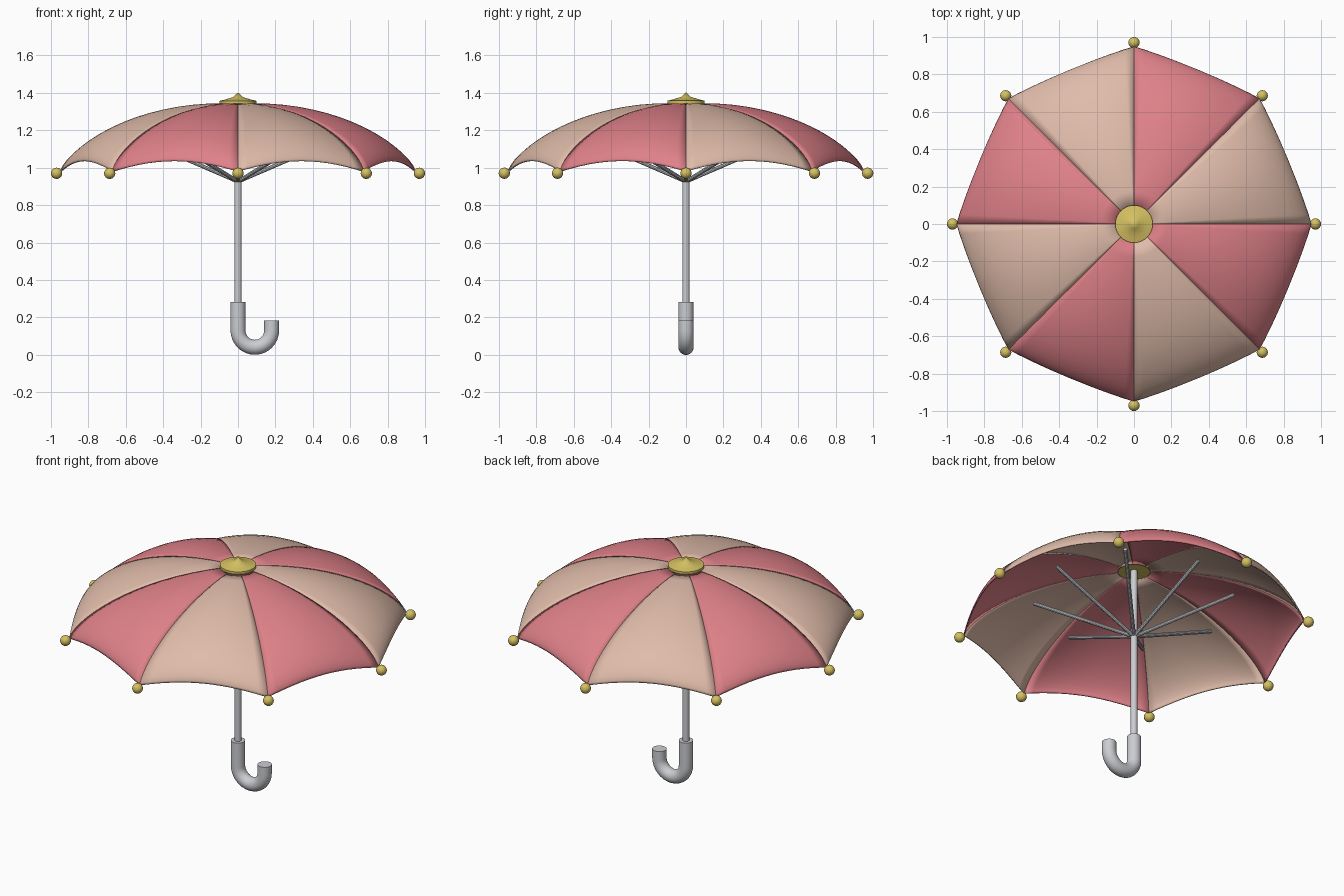
import bpy
import bmesh
from math import sin, cos, pi, asin
from mathutils import Vector

cube = bpy.data.objects.get("Cube")
if cube:
    bpy.data.objects.remove(cube, do_unlink=True)


def material(name, rgb):
    mat = bpy.data.materials.new(name)
    mat.use_nodes = True
    color = (*rgb, 1.0)
    mat.diffuse_color = color
    mat.node_tree.nodes["Principled BSDF"].inputs["Base Color"].default_value = color
    return mat


PINK = material("pink fabric", (0.74, 0.22, 0.25))
BEIGE = material("beige fabric", (0.74, 0.50, 0.40))
GOLD = material("gold", (0.66, 0.53, 0.12))
GREY = material("light grey metal", (0.60, 0.61, 0.64))

SIDES = 8
STEP = 2 * pi / SIDES
RIM_R, RIM_Z, DOME_H = 0.95, 0.98, 0.365


def finish(name, bm, mat, angle=0.6):
    bmesh.ops.recalc_face_normals(bm, faces=bm.faces)
    mesh = bpy.data.meshes.new(name)
    bm.to_mesh(mesh)
    bm.free()
    mesh.materials.append(mat)
    obj = bpy.data.objects.new(name, mesh)
    bpy.context.collection.objects.link(obj)
    bpy.ops.object.select_all(action="DESELECT")
    obj.select_set(True)
    bpy.context.view_layer.objects.active = obj
    bpy.ops.object.shade_smooth_by_angle(angle=angle)
    return obj


def tube(name, path, radius, mat, sides=20):
    """Sweep a circle along a path lying in one plane, with closed ends."""
    bm = bmesh.new()
    pts = [Vector(p) for p in path]
    rings = []
    for i, p in enumerate(pts):
        tangent = (pts[min(i + 1, len(pts) - 1)] - pts[max(i - 1, 0)]).normalized()
        side = Vector((0, 1, 0)) if abs(tangent.y) < 0.01 else Vector((0, 0, 1)).cross(tangent).normalized()
        up = tangent.cross(side)
        rings.append([bm.verts.new(p + radius * (side * cos(a) + up * sin(a)))
                      for a in (2 * pi * k / sides for k in range(sides))])
    for a, b in zip(rings, rings[1:]):
        for k in range(sides):
            n = (k + 1) % sides
            bm.faces.new((a[k], a[n], b[n], b[k]))
    bm.faces.new(rings[0])
    bm.faces.new(rings[-1])
    return finish(name, bm, mat)


def canopy_panel(index, rows=16, cols=14):
    """One billowed fabric panel between two ribs, with a scalloped hem."""
    bm = bmesh.new()
    start = asin(0.09 / RIM_R)
    grid = []
    for i in range(rows + 1):
        t = i / rows
        a = start + (pi / 2 - start) * t
        rib_r = RIM_R * sin(a)
        rib_z = RIM_Z + DOME_H * max(cos(a), 0) ** 1.36
        row = []
        for j in range(cols + 1):
            s = 2 * j / cols - 1
            billow = 1 - s * s
            r = rib_r * (1 - 0.06 * billow * t)
            z = rib_z + 0.055 * billow * t ** 0.8
            ang = (index + j / cols) * STEP
            row.append(bm.verts.new((r * cos(ang), r * sin(ang), z)))
        grid.append(row)
    for a, b in zip(grid, grid[1:]):
        for j in range(cols):
            bm.faces.new((a[j], b[j], b[j + 1], a[j + 1]))
    bm.normal_update()
    if sum(f.normal.z for f in bm.faces) < 0:
        bmesh.ops.reverse_faces(bm, faces=bm.faces)
    obj = finish(f"canopy_panel_{index + 1}", bm, PINK if index % 2 else BEIGE, 1.2)
    mod = obj.modifiers.new("fabric thickness", "SOLIDIFY")
    mod.thickness = 0.007
    mod.offset = -1


def lathe(name, profile, mat, segments=40):
    bm = bmesh.new()
    verts = [bm.verts.new((r, 0, z)) for r, z in profile]
    edges = [bm.edges.new(pair) for pair in zip(verts, verts[1:])]
    bmesh.ops.spin(bm, geom=verts + edges, cent=(0, 0, 0), axis=(0, 0, 1),
                   angle=2 * pi, steps=segments)
    bmesh.ops.remove_doubles(bm, verts=bm.verts, dist=0.0002)
    return finish(name, bm, mat)


# Canopy, stretchers and rib tips
for i in range(SIDES):
    canopy_panel(i)
    c, s = cos(i * STEP), sin(i * STEP)
    tube(f"stretcher_{i + 1}", [(0.01 * c, 0.01 * s, 0.93), (0.555 * c, 0.555 * s, 1.165)],
         0.011, GREY, 10)
    tip = bmesh.new()
    bmesh.ops.create_uvsphere(tip, u_segments=20, v_segments=12, radius=0.03)
    bmesh.ops.translate(tip, verts=tip.verts, vec=(0.97 * c, 0.97 * s, 0.97))
    finish(f"rib_tip_{i + 1}", tip, GOLD, 1.0)

# Top cap with a small pointed finial
lathe("top_cap", [(0, 1.343), (0.1, 1.343), (0.1, 1.357), (0.07, 1.364),
                  (0.025, 1.378), (0, 1.402)], GOLD)

# Shaft and hooked handle
tube("shaft", [(0, 0, 0.2), (0, 0, 1.345)], 0.019, GREY)
BEND = 0.09
hook = [(0, 0, 0.283), (0, 0, 0.2)]
hook += [(BEND - BEND * cos(a), 0, 0.13 - BEND * sin(a)) for a in (pi * k / 16 for k in range(17))]
hook += [(2 * BEND, 0, 0.183)]
tube("handle", hook, 0.04, GREY, 24)
